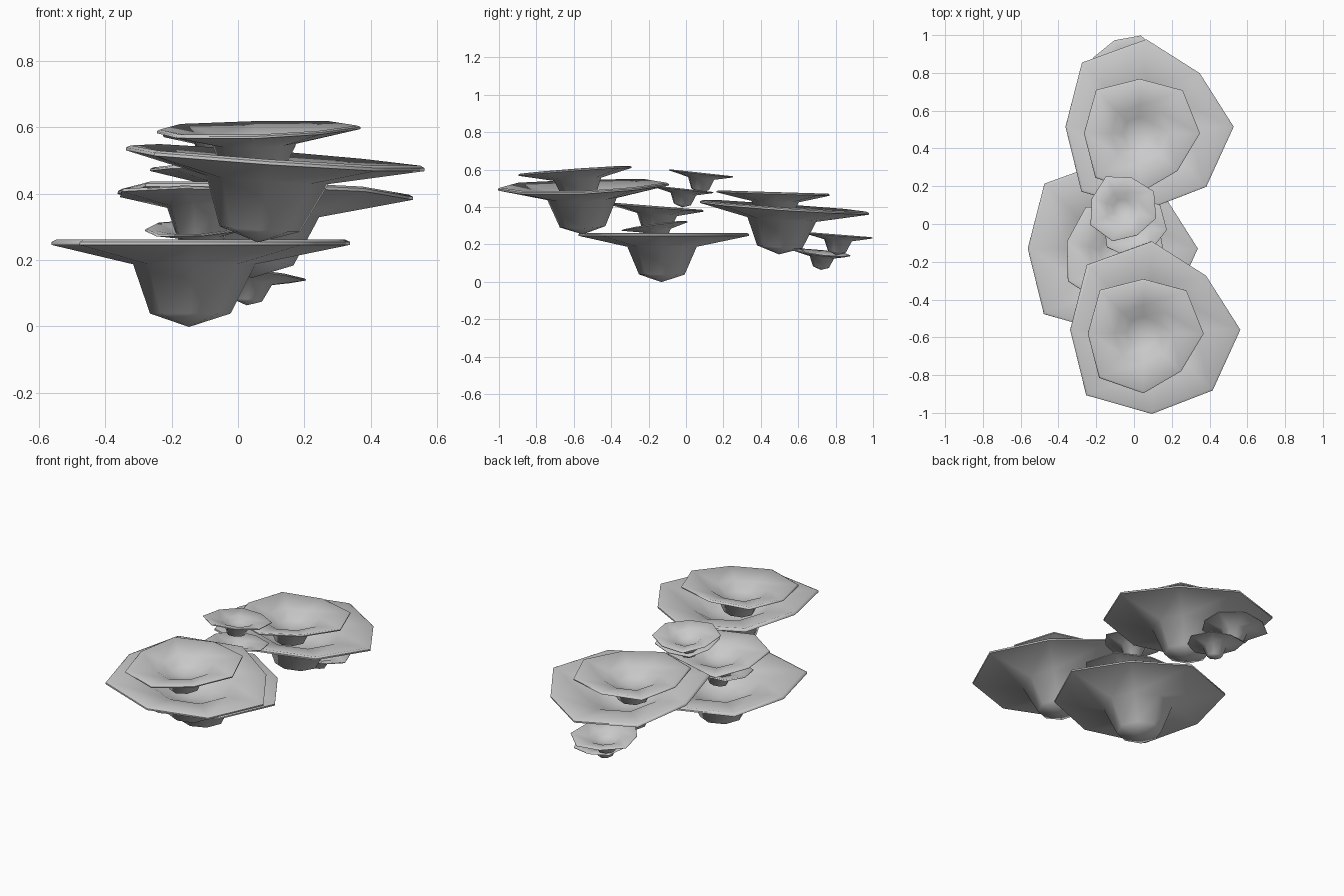
import bpy, bmesh, math

if "Cube" in bpy.data.objects:
    bpy.data.objects.remove(bpy.data.objects["Cube"])

mat = bpy.data.materials.new("stone grey")
mat.diffuse_color = (0.6, 0.6, 0.6, 1)
mat.use_nodes = True
mat.node_tree.nodes["Principled BSDF"].inputs["Base Color"].default_value = mat.diffuse_color

# unit cap section: (radius, height), from the base point round the rim into the hollow
PROFILE = [(0.27, 0.09), (0.41, 0.42), (1.0, 0.55), (1.0, 0.57), (0.97, 0.585),
           (0.50, 0.49), (0.28, 0.36)]
BASE, HOLLOW, RIM = 0.0, 0.30, 0.57
# uneven radii of the eight rim corners, for the wide and the small caps
WIDE = [1.04, 0.90, 1.04, 1.08, 0.96, 1.09, 0.99, 1.01]
SMALL = [1.03, 1.04, 0.93, 1.05, 0.95, 1.07, 1.02, 0.91]


def cap(name, x, y, rim_z, r, slope_x=0, slope_y=0, turn=0, radii=WIDE):
    """Eight-sided funnel cap: bowl below, flared rim, hollow top; tilted by slopes."""
    bm = bmesh.new()

    def vert(rad, h, i=0):
        a = math.radians(turn + 45 * i)
        # corner unevenness fades in towards the rim
        k = rad * (1 + (radii[i] - 1) * rad) * r
        dx, dy = k * math.cos(a), k * math.sin(a)
        z = rim_z + (h - RIM) * r + slope_x * dx + slope_y * dy
        # the bowl leans with the tilt and sits slightly left of the rim centre
        lean = (RIM - h) * r
        return bm.verts.new((x + dx + (slope_x - 0.07) * lean, y + dy + slope_y * lean, z))

    bottom, hollow = vert(0, BASE), vert(0, HOLLOW)
    rings = [[vert(p, h, i) for i in range(8)] for p, h in PROFILE]
    for i in range(8):
        j = (i + 1) % 8
        bm.faces.new((bottom, rings[0][j], rings[0][i]))
        for a, b in zip(rings, rings[1:]):
            bm.faces.new((a[i], a[j], b[j], b[i]))
        bm.faces.new((rings[-1][i], rings[-1][j], hollow))
    bmesh.ops.recalc_face_normals(bm, faces=bm.faces)
    me = bpy.data.meshes.new(name)
    bm.to_mesh(me)
    bm.free()
    me.materials.append(mat)
    me.shade_smooth()
    me.set_sharp_from_angle(angle=math.radians(60))
    ob = bpy.data.objects.new(name, me)
    bpy.context.collection.objects.link(ob)


# three wide caps
cap("front_wide_cap", 0.095, -0.56, 0.51, 0.45, -0.07, 0.03)
cap("back_wide_cap", 0.065, 0.515, 0.40, 0.445, -0.02, -0.07)
cap("low_wide_cap", -0.13, -0.13, 0.255, 0.45)
# upper caps nested in the wide ones
cap("front_upper_cap", 0.05, -0.58, 0.595, 0.31, 0.02, 0.07, radii=SMALL)
cap("back_upper_cap", 0.03, 0.48, 0.475, 0.31, 0.0, -0.03, radii=SMALL)
# stack in the middle
cap("middle_low_cap", -0.11, -0.16, 0.30, 0.18, 0.05, 0.13, radii=SMALL)
cap("middle_cap", -0.105, -0.15, 0.40, 0.27, 0.0, -0.08, -13, SMALL)
cap("middle_high_cap", 0.0, -0.01, 0.495, 0.17, 0.0, -0.11, -7, SMALL)
cap("middle_top_cap", -0.06, 0.085, 0.58, 0.18, 0.0, -0.11, -17, SMALL)
# small pair at the back
cap("rear_small_cap", -0.03, 0.815, 0.25, 0.187, 0.0, -0.08, 25, SMALL)
cap("rear_low_cap", 0.04, 0.73, 0.155, 0.16, -0.08, -0.1, 0, SMALL)
